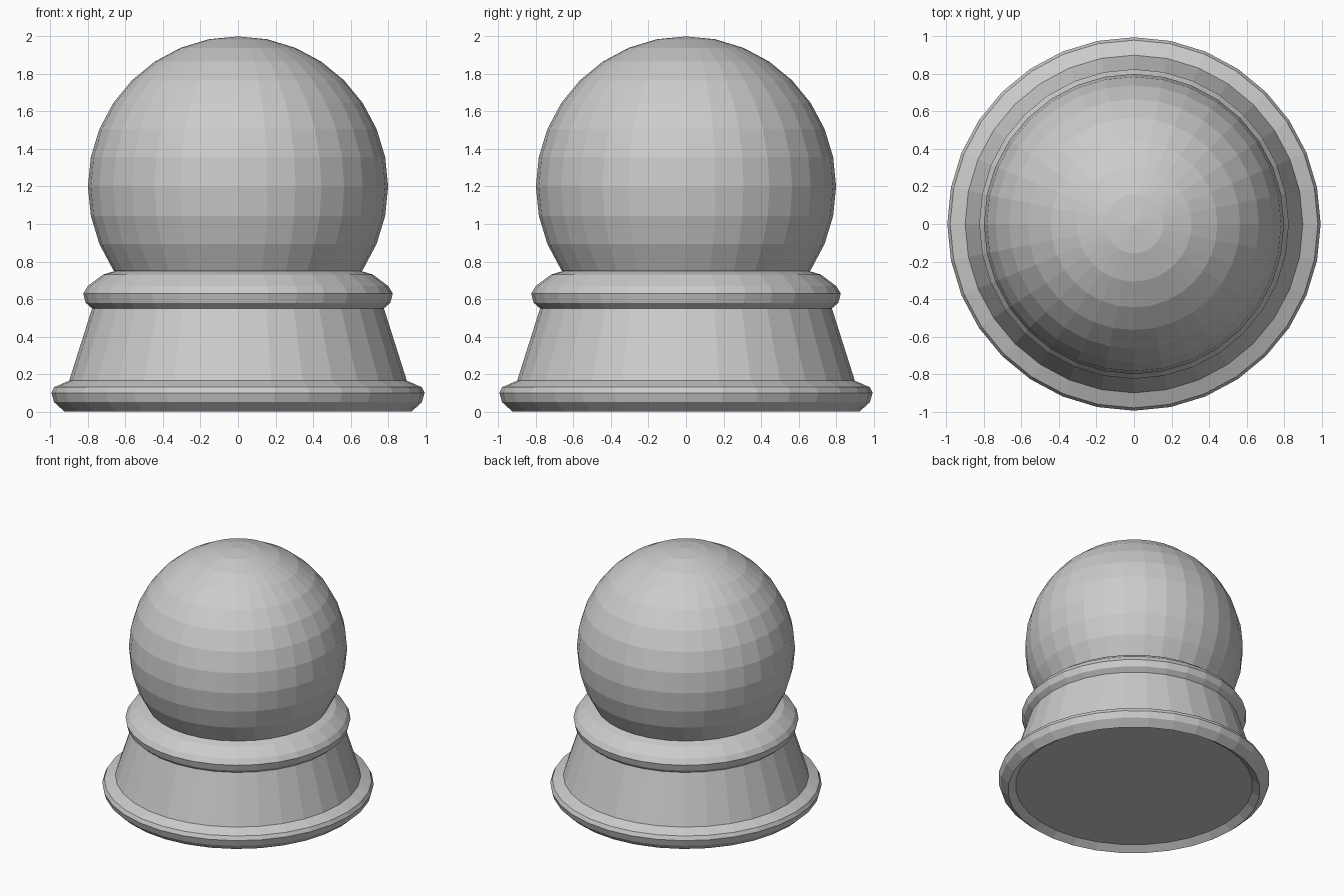
import bpy, bmesh, math

if "Cube" in bpy.data.objects:
    bpy.data.objects.remove(bpy.data.objects["Cube"])

SIDES = 32


def lathe(name, profile):
    """Revolve (radius, height) points around z; close open ends with flat caps."""
    bm = bmesh.new()
    rings = []
    for r, z in profile:
        rings.append([bm.verts.new((r * math.cos(2 * math.pi * i / SIDES),
                                    r * math.sin(2 * math.pi * i / SIDES), z))
                      for i in range(SIDES)])
    for a, b in zip(rings, rings[1:]):
        for i in range(SIDES):
            j = (i + 1) % SIDES
            bm.faces.new((a[i], a[j], b[j], b[i]))
    bm.faces.new(rings[0])
    bm.faces.new(rings[-1])
    bmesh.ops.recalc_face_normals(bm, faces=bm.faces)
    mesh = bpy.data.meshes.new(name)
    bm.to_mesh(mesh)
    bm.free()
    obj = bpy.data.objects.new(name, mesh)
    bpy.context.collection.objects.link(obj)
    return obj


# stepped pedestal: recessed underside, foot rim, tapered body, collar
lathe("pedestal", [
    (0.87, 0.04), (0.925, 0.0), (0.98, 0.05), (0.995, 0.10), (0.98, 0.13),
    (0.90, 0.165),
    (0.778, 0.55),
    (0.812, 0.58), (0.825, 0.63), (0.80, 0.67), (0.72, 0.73), (0.655, 0.75),
])

# faceted globe resting in the collar
bpy.ops.mesh.primitive_uv_sphere_add(segments=SIDES, ring_count=16,
                                     radius=0.8, location=(0, 0, 1.2))
globe = bpy.context.object
globe.name = "globe"

# remove the hidden part of the globe inside the pedestal
bm = bmesh.new()
bm.from_mesh(globe.data)
bmesh.ops.bisect_plane(bm, geom=bm.verts[:] + bm.edges[:] + bm.faces[:],
                       plane_co=(0, 0, -0.46), plane_no=(0, 0, -1),
                       clear_outer=True)
bm.to_mesh(globe.data)
bm.free()
